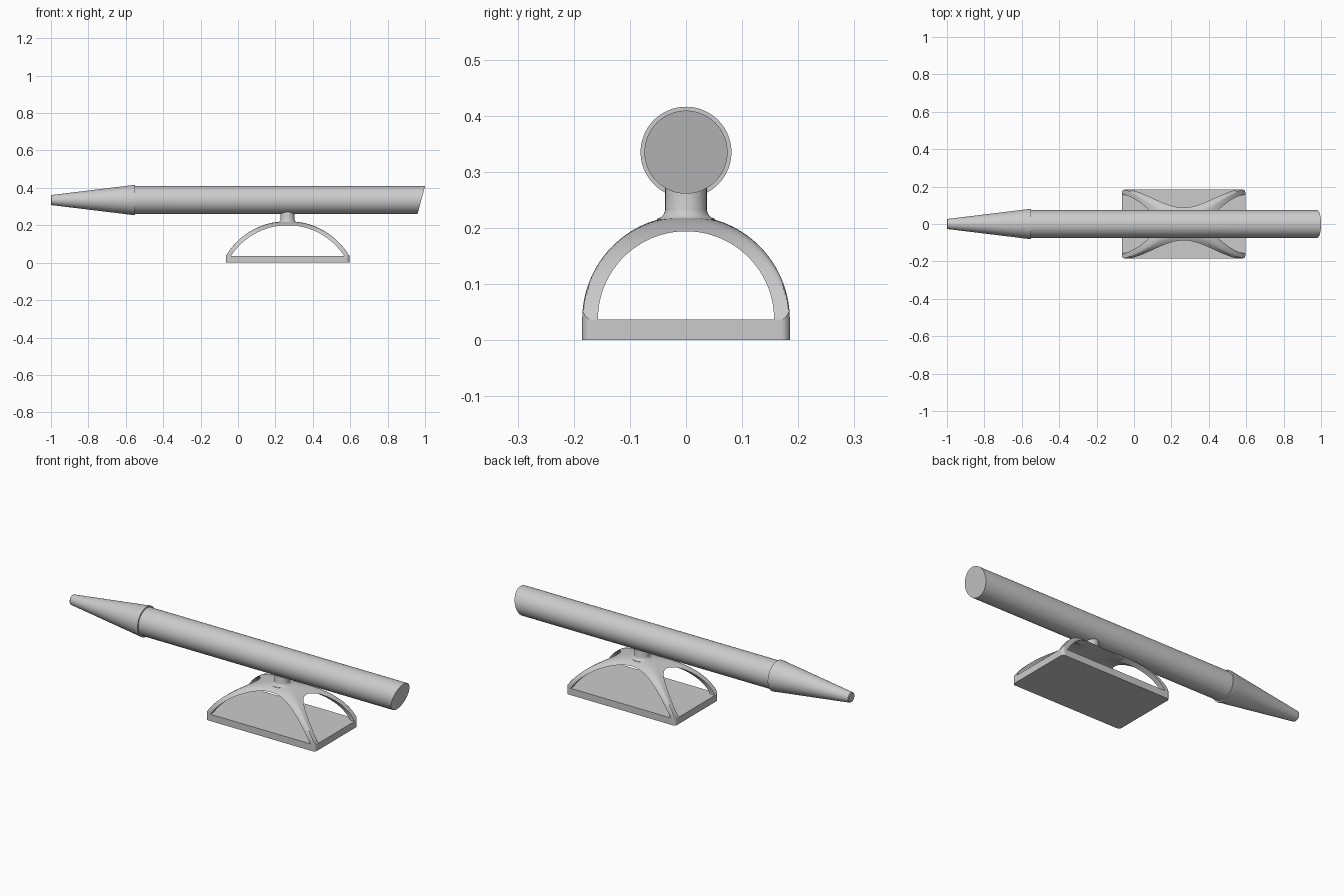
import bpy, bmesh, math
from mathutils import Vector

cube = bpy.data.objects.get("Cube")
if cube:
    bpy.data.objects.remove(cube, do_unlink=True)

grey = bpy.data.materials.new("satin grey")
grey.use_nodes = True
colour = (0.6, 0.6, 0.6, 1)
grey.diffuse_color = colour
grey.node_tree.nodes["Principled BSDF"].inputs["Base Color"].default_value = colour

CX = 0.265                 # stand centre along x
HALF_X, HALF_Y = 0.33, 0.185
PLATE = 0.037              # base plate height
AXIS_Z = 0.335             # pen axis height


def finish(name, bm, smooth=True):
    bmesh.ops.recalc_face_normals(bm, faces=bm.faces)
    mesh = bpy.data.meshes.new(name)
    bm.to_mesh(mesh)
    bm.free()
    mesh.materials.append(grey)
    ob = bpy.data.objects.new(name, mesh)
    bpy.context.collection.objects.link(ob)
    if smooth:
        shade(ob)
    return ob


def shade(ob):
    bpy.ops.object.select_all(action="DESELECT")
    ob.select_set(True)
    bpy.context.view_layer.objects.active = ob
    bpy.ops.object.shade_smooth_by_angle(angle=math.radians(30))


def prism(name, points, direction):
    bm = bmesh.new()
    face = bm.faces.new([bm.verts.new(p) for p in points])
    new = bmesh.ops.extrude_face_region(bm, geom=[face])["geom"]
    verts = [v for v in new if isinstance(v, bmesh.types.BMVert)]
    bmesh.ops.translate(bm, verts=verts, vec=direction)
    return finish(name, bm, smooth=False)


def lathe(name, profile, origin, along_x=False, steps=96):
    """Revolve (distance, radius) points; the ends are capped."""
    bm = bmesh.new()
    rings = []
    for d, r in profile:
        ring = []
        for i in range(steps):
            a = math.tau * i / steps
            c, s = r * math.cos(a), r * math.sin(a)
            p = Vector((d, c, s)) if along_x else Vector((c, s, d))
            ring.append(bm.verts.new(p + Vector(origin)))
        rings.append(ring)
    for low, high in zip(rings, rings[1:]):
        for i in range(steps):
            j = (i + 1) % steps
            bm.faces.new((low[i], low[j], high[j], high[i]))
    bm.faces.new(rings[0])
    bm.faces.new(rings[-1])
    return bm


def arch(half, rise, steps=64):
    """Circular arc of a given half chord and rise, as (offset, z) points."""
    radius = (half * half + rise * rise) / (2 * rise)
    sweep = math.asin(min(1, half / radius))
    return [(radius * math.sin(t), PLATE + rise - radius + radius * math.cos(t))
            for t in (sweep * (2 * i / steps - 1) for i in range(steps + 1))]


def boolean(ob, other, operation):
    mod = ob.modifiers.new(operation.lower(), "BOOLEAN")
    mod.object, mod.operation, mod.solver = other, operation, "EXACT"
    bpy.context.view_layer.objects.active = ob
    bpy.ops.object.modifier_apply(modifier=mod.name)
    bpy.data.objects.remove(other, do_unlink=True)


def blend(a, b, k=0.012):
    """Smooth minimum, which rounds the ridge between the two vaults."""
    h = max(k - abs(a - b), 0) / k
    return min(a, b) - h * h * k / 4


# Vaulted block: two crossing arches meeting along rounded diagonal ridges
xs, ys = arch(HALF_X, 0.186, 72), arch(HALF_Y, 0.185, 72)
bm = bmesh.new()
grid = [[bm.verts.new((CX + x, y, blend(zx, zy))) for y, zy in ys] for x, zx in xs]
for a, b in zip(grid, grid[1:]):
    for j in range(len(ys) - 1):
        bm.faces.new((a[j], b[j], b[j + 1], a[j + 1]))
rim = [e for e in bm.edges if e.is_boundary]
skirt = bmesh.ops.extrude_edge_only(bm, edges=rim)["geom"]
for v in skirt:
    if isinstance(v, bmesh.types.BMVert):
        v.co.z = 0
bmesh.ops.holes_fill(bm, edges=[e for e in bm.edges if e.is_boundary], sides=0)
stand = finish("stand", bm, smooth=False)

# Rounded corners in plan
r = 0.016
outline = []
for k, (sx, sy) in enumerate(((1, 1), (-1, 1), (-1, -1), (1, -1))):
    for i in range(7):
        a = math.pi / 2 * (k + i / 6)
        outline.append((CX + sx * (HALF_X - r) + r * math.cos(a),
                        sy * (HALF_Y - r) + r * math.sin(a), -0.1))
boolean(stand, prism("corner_trim", outline, (0, 0, 1)), "INTERSECT")

# Arched openings through both directions
front_arch = [(CX + x, -1, z) for x, z in arch(0.302, 0.163)]
boolean(stand, prism("front_opening", front_arch, (0, 2, 0)), "DIFFERENCE")
side_arch = [(-1, y, z) for y, z in arch(0.157, 0.157)]
boolean(stand, prism("side_opening", side_arch, (3, 0, 0)), "DIFFERENCE")
shade(stand)

# Post with a flared foot
post = [(0.205, 0.052), (0.216, 0.052), (0.219, 0.045), (0.224, 0.040),
        (0.232, 0.037), (0.290, 0.037)]
finish("post", lathe("post", post, (CX, 0, 0), steps=64))

# Barrel with a slanted end
bm = lathe("barrel", [(-0.6, 0.074), (0.98, 0.074)], (0, 0, AXIS_Z), along_x=True)
for v in bm.verts:
    if v.co.x > 0:
        v.co.x += 0.02 * (v.co.z - AXIS_Z) / 0.074
finish("barrel", bm)

# Tapered cap
cap = [(-1.0, 0.024), (-0.997, 0.027), (-0.57, 0.079), (-0.562, 0.081), (-0.55, 0.081)]
finish("tapered_cap", lathe("cap", cap, (0, 0, AXIS_Z), along_x=True))
